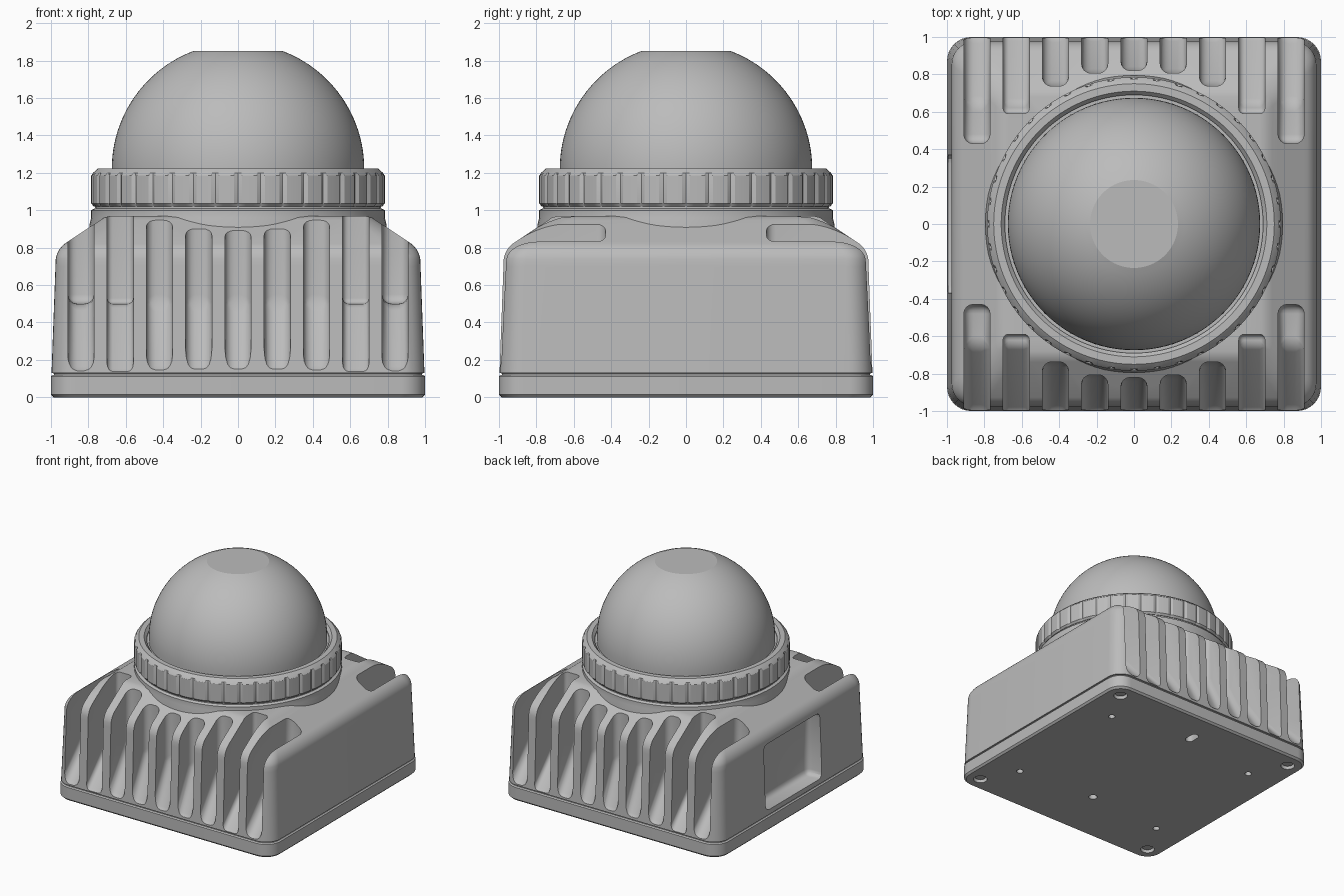
import bpy, bmesh, math
from mathutils import Matrix

if "Cube" in bpy.data.objects:
    bpy.data.objects.remove(bpy.data.objects["Cube"], do_unlink=True)

metal = bpy.data.materials.new("satin_grey")
metal.use_nodes = True
GREY = (0.5, 0.5, 0.5, 1)
metal.diffuse_color = GREY
metal.node_tree.nodes["Principled BSDF"].inputs["Base Color"].default_value = GREY


def make(name, bm):
    bmesh.ops.recalc_face_normals(bm, faces=bm.faces)
    mesh = bpy.data.meshes.new(name)
    bm.to_mesh(mesh)
    bm.free()
    mesh.materials.append(metal)
    obj = bpy.data.objects.new(name, mesh)
    bpy.context.collection.objects.link(obj)
    return obj


def smooth(obj, angle=30):
    bpy.ops.object.select_all(action='DESELECT')
    obj.select_set(True)
    bpy.context.view_layer.objects.active = obj
    bpy.ops.object.shade_smooth_by_angle(angle=math.radians(angle))


def apply_modifier(obj, mod):
    bpy.context.view_layer.objects.active = obj
    bpy.ops.object.modifier_apply(modifier=mod.name)


def bridge(bm, loops, closed=False):
    """Skin neighbouring vertex loops with quads."""
    n = len(loops[0])
    pairs = list(zip(loops, loops[1:]))
    if closed:
        pairs.append((loops[-1], loops[0]))
    for a, b in pairs:
        for i in range(n):
            j = (i + 1) % n
            bm.faces.new((a[i], a[j], b[j], b[i]))
    if not closed:
        bm.faces.new(loops[0][::-1])
        bm.faces.new(loops[-1])


def rounded_stack(name, levels, steps=8):
    """Loft rounded squares given as (half width, height, corner radius)."""
    bm = bmesh.new()
    loops = []
    for half, z, r in levels:
        loop = []
        for q, (sx, sy) in enumerate(((1, 1), (-1, 1), (-1, -1), (1, -1))):
            for k in range(steps + 1):
                a = (q + k / steps) * math.pi / 2
                loop.append(bm.verts.new((sx * (half - r) + r * math.cos(a),
                                          sy * (half - r) + r * math.sin(a), z)))
        loops.append(loop)
    bridge(bm, loops)
    return make(name, bm)


def lathe(name, profile, segments=96, closed=False, offset=None):
    bm = bmesh.new()
    loops = []
    for p, (r, z) in enumerate(profile):
        loop = []
        for i in range(segments):
            a = 2 * math.pi * i / segments
            rr = r + (offset(p, i) if offset else 0)
            loop.append(bm.verts.new((rr * math.cos(a), rr * math.sin(a), z)))
        loops.append(loop)
    bridge(bm, loops, closed)
    return make(name, bm)


def cut(target, cutters):
    for c in cutters:
        c.hide_render = True
        mod = target.modifiers.new("cut", 'BOOLEAN')
        mod.operation, mod.solver, mod.object = 'DIFFERENCE', 'EXACT', c
        apply_modifier(target, mod)
        bpy.data.objects.remove(c, do_unlink=True)


def bevelled(obj, width, segments=3):
    mod = obj.modifiers.new("round", 'BEVEL')
    mod.width, mod.segments = width, segments
    mod.limit_method = 'ANGLE'
    mod.angle_limit = math.radians(15)
    apply_modifier(obj, mod)
    return obj


def slot_cutter(x, side):
    """Cooling slot: sloped lower floor, shelf and back wall around the collar."""
    inner = max(abs(x) - 0.06, 0)
    wall = 0.43 if abs(x) > 0.8 else math.sqrt(0.82 ** 2 - inner ** 2)
    profile = [(1.3, 0.13), (1.0, 0.13), (max(wall, 0.65), 0.5)]
    if wall < 0.63:
        profile.append((wall, 0.5))
    profile += [(wall, 1.3), (1.3, 1.3)]
    bm = bmesh.new()
    ends = [[bm.verts.new((x + dx, side * y, z)) for y, z in profile]
            for dx in (-0.07, 0.07)]
    bridge(bm, ends)
    return bevelled(make("slot_cutter", bm), 0.05, 4)


def cylinder(name, x, y, z, r, depth, stretch=0.0):
    bm = bmesh.new()
    bmesh.ops.create_cone(bm, cap_ends=True, segments=24, radius1=r, radius2=r,
                          depth=depth, matrix=Matrix.Translation((x, y, z)))
    for v in bm.verts:
        v.co.y += stretch if v.co.y > y + 0.001 else -stretch
    return make(name, bm)


# Housing: drafted walls, rounded shoulder and sloping roof
levels = [(0.985, 0.10, 0.12), (0.985, 0.128, 0.12), (0.997, 0.13, 0.13), (0.976, 0.70, 0.12)]
for k in range(1, 7):
    a = math.radians(k * 9)
    levels.append((0.856 + 0.12 * math.cos(a), 0.72 + 0.125 * math.sin(a), 0.12))
levels += [(0.74, 0.945, 0.11), (0.715, 0.962, 0.11), (0.68, 0.97, 0.1)]
housing = rounded_stack("housing", levels)
cutters = [slot_cutter(i * 0.21, s) for i in range(-4, 5) for s in (-1, 1)]

# Recessed panel on one side
bm = bmesh.new()
bmesh.ops.create_cube(bm, size=1, matrix=Matrix.Translation((-1.06, 0, 0.44))
                      @ Matrix.Diagonal((0.4, 0.74, 0.54, 1)))
cutters.append(bevelled(make("panel_cutter", bm), 0.045))
cut(housing, cutters)
smooth(housing)

# Base plate with mounting holes
plate = rounded_stack("base_plate", [(0.985, 0, 0.12), (1.0, 0.015, 0.13),
                                     (1.0, 0.112, 0.13), (0.99, 0.12, 0.12)])
corners = [(sx, sy) for sx in (-1, 1) for sy in (-1, 1)]
holes = [cylinder("screw_hole", sx * 0.87, sy * 0.87, 0, 0.055, 0.1) for sx, sy in corners]
holes += [cylinder("small_hole", sx * 0.71, sy * 0.57, 0, 0.027, 0.14) for sx, sy in corners]
holes.append(cylinder("pin_hole", 0, -0.51, 0, 0.034, 0.14))
holes.append(cylinder("pin_slot", 0, 0.72, 0, 0.034, 0.14, 0.03))
cut(plate, holes)
smooth(plate)
for sx, sy in corners:
    smooth(cylinder("screw_head", sx * 0.87, sy * 0.87, 0.04, 0.042, 0.04))

# Collar between housing and ring
smooth(lathe("collar", [(0.79, 0.8), (0.795, 0.92), (0.785, 0.96), (0.785, 1.0),
                        (0.765, 1.01), (0.765, 1.05)]))

# Knurled clamping ring: shallow grooves on its outer wall
ring_profile = [(0.69, 1.02), (0.77, 1.02), (0.785, 1.035), (0.785, 1.185),
                (0.775, 1.2), (0.75, 1.222), (0.71, 1.222), (0.69, 1.2)]
smooth(lathe("clamping_ring", ring_profile, 240, True,
             lambda p, i: -0.012 if p in (2, 3) and i % 6 == 0 else 0), 25)

# Dome with flattened top
R, Z = 0.675, 1.22
top = math.asin(math.sqrt(R * R - 0.235 ** 2) / R)
dome_profile = [(R, 1.0)] + [(R * math.cos(top * k / 24), Z + R * math.sin(top * k / 24))
                             for k in range(25)]
smooth(lathe("dome", dome_profile), 18)
# Seat closing the gap under the dome
smooth(lathe("dome_seat", [(0.72, 1.03), (0.72, 1.19)]))
